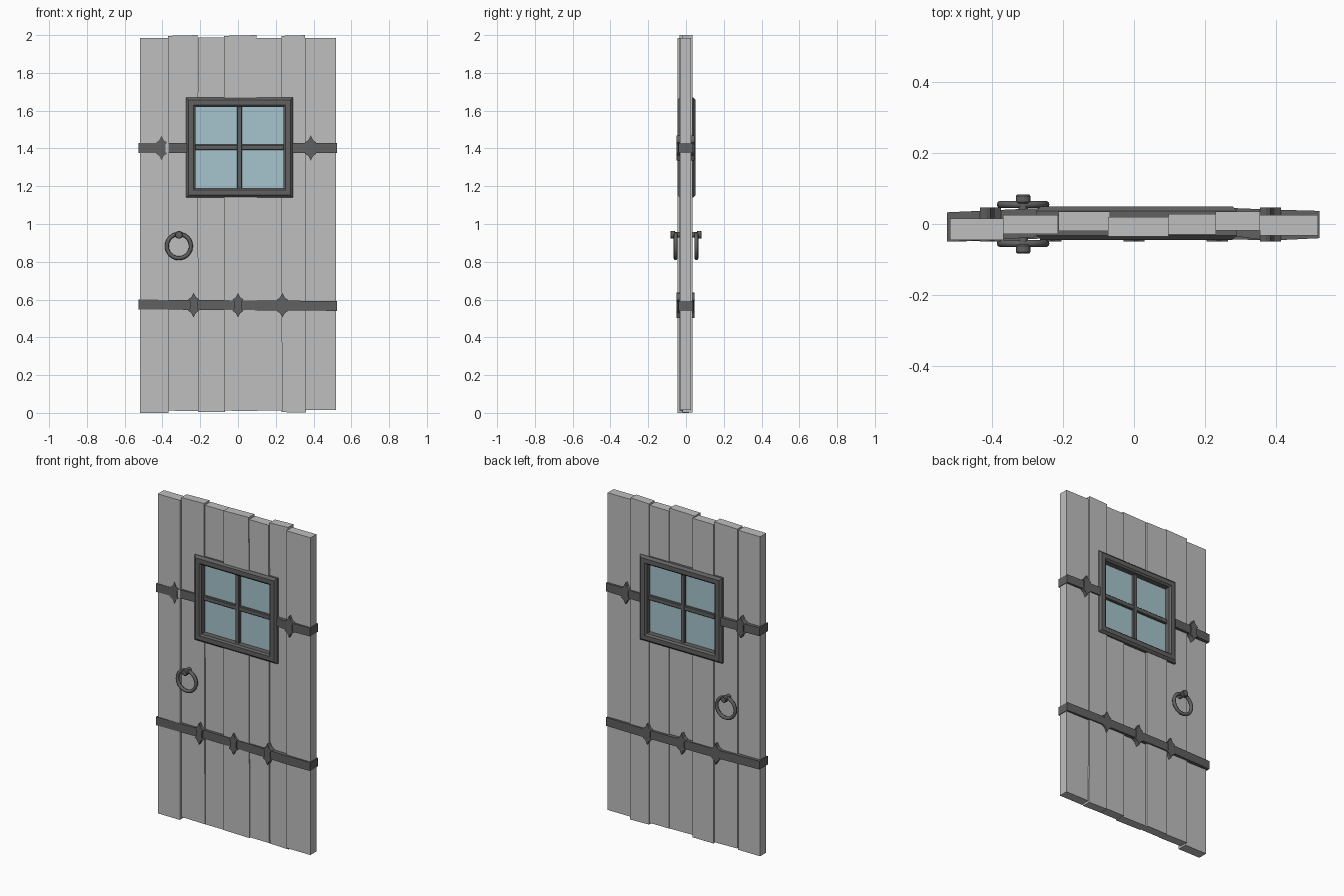
import bpy, bmesh, math
from mathutils import Matrix, Vector

if "Cube" in bpy.data.objects:
    bpy.data.objects.remove(bpy.data.objects["Cube"])


def material(name, rgb):
    m = bpy.data.materials.new(name)
    m.use_nodes = True
    m.diffuse_color = (*rgb, 1)
    m.node_tree.nodes["Principled BSDF"].inputs["Base Color"].default_value = (*rgb, 1)
    return m


WOOD = material("weathered_grey_wood", (0.52, 0.52, 0.52))
IRON = material("dark_iron", (0.12, 0.12, 0.12))
GLASS = material("pale_blue_glass", (0.38, 0.56, 0.61))


def finish(name, bm, mat, bevel=0):
    bmesh.ops.recalc_face_normals(bm, faces=bm.faces)
    mesh = bpy.data.meshes.new(name)
    bm.to_mesh(mesh)
    bm.free()
    mesh.materials.append(mat)
    ob = bpy.data.objects.new(name, mesh)
    bpy.context.collection.objects.link(ob)
    if bevel:
        mod = ob.modifiers.new("Chamfer", "BEVEL")
        mod.width, mod.segments = bevel, 1
    return ob


def prism(name, outline, axis, lo, hi, mat, bevel=0):
    """Extrude a 2D outline: axis 'y' takes (x, z) points, 'z' takes (x, y)."""
    bm = bmesh.new()
    place = (lambda a, b: (a, lo, b)) if axis == "y" else (lambda a, b: (a, b, lo))
    face = bm.faces.new([bm.verts.new(place(a, b)) for a, b in outline])
    ext = bmesh.ops.extrude_face_region(bm, geom=[face])
    shift = Vector((0, hi - lo, 0)) if axis == "y" else Vector((0, 0, hi - lo))
    bmesh.ops.translate(bm, vec=shift, verts=[v for v in ext["geom"] if isinstance(v, bmesh.types.BMVert)])
    return finish(name, bm, mat, bevel)


def box(name, x0, x1, y0, y1, z0, z1, mat, bevel=0):
    return prism(name, [(x0, z0), (x1, z0), (x1, z1), (x0, z1)], "y", y0, y1, mat, bevel)


# Window opening cutter
cutter = box("window_cutter", -0.25, 0.265, -0.2, 0.2, 1.165, 1.645, WOOD)
cutter.hide_render = True
cutter.hide_set(True)

# Planks: left, right, front, back, bottom, top, lean of the right edge
planks = [
    (-0.52, -0.368, -0.045, 0.015, 0.0, 1.985, 0.0),
    (-0.37, -0.208, -0.028, 0.025, 0.012, 2.0, -0.006),
    (-0.213, -0.068, -0.02, 0.035, 0.005, 1.987, 0.0),
    (-0.074, 0.103, -0.035, 0.02, 0.012, 2.0, -0.005),
    (0.098, 0.235, -0.03, 0.028, 0.012, 1.985, -0.004),
    (0.23, 0.36, -0.019, 0.035, 0.004, 2.0, -0.004),
    (0.355, 0.52, -0.032, 0.026, 0.014, 1.985, 0.0),
]
for i, (x0, x1, y0, y1, z0, z1, lean) in enumerate(planks):
    outline = [(x0, z0), (x1, z0 - 0.003 * (i % 2)), (x1 + lean, z1), (x0, z1 - 0.004 * (i % 2))]
    plank = prism(f"plank_{i + 1}", outline, "y", y0, y1, WOOD)
    if 0 < i < 6:
        mod = plank.modifiers.new("Window opening", "BOOLEAN")
        mod.object, mod.solver = cutter, "EXACT"

# Window frame: chamfered square section swept around the opening
bm = bmesh.new()
section = [(0, -0.032), (0.013, -0.045), (0.04, -0.045), (0.05, -0.037),
           (0.05, 0.04), (0.04, 0.05), (0.013, 0.05), (0, 0.037)]
rings = []
for sx, sz in ((-1, -1), (1, -1), (1, 1), (-1, 1)):
    rings.append([bm.verts.new((0.008 + sx * (0.283 - d), y, 1.405 + sz * (0.265 - d)))
                  for d, y in section])
for k in range(4):
    a, b = rings[k], rings[(k + 1) % 4]
    for j in range(len(section)):
        n = (j + 1) % len(section)
        bm.faces.new((a[j], a[n], b[n], b[j]))
finish("window_frame", bm, IRON)

# Glass and glazing bars
box("window_glass", -0.24, 0.255, -0.003, 0.007, 1.175, 1.635, GLASS)
box("window_bar_vertical", -0.006, 0.022, -0.02, 0.024, 1.175, 1.635, IRON, 0.004)
box("window_bar_horizontal", -0.24, 0.255, -0.018, 0.022, 1.391, 1.42, IRON, 0.004)


# Iron straps wrap the door edges; their outlines follow the uneven planks
def strap(name, outline, z, drop=0.0):
    ob = prism(name, outline, "z", z - 0.026, z + 0.026, IRON)
    for v in ob.data.vertices:
        v.co.z -= drop * v.co.x


strap("upper_strap_right", [(-0.528, -0.05), (-0.4, -0.045), (-0.26, -0.036),
                            (-0.26, 0.045), (-0.37, 0.04), (-0.528, 0.033)], 1.402)
strap("upper_strap_left", [(0.28, -0.034), (0.38, -0.047), (0.524, -0.04),
                           (0.524, 0.037), (0.38, 0.041), (0.28, 0.045)], 1.402)
strap("lower_strap", [(-0.528, -0.05), (-0.36, -0.046), (-0.2, -0.038), (0.15, -0.04),
                      (0.38, -0.046), (0.524, -0.04), (0.524, 0.037), (0.3, 0.043),
                      (-0.25, 0.043), (-0.528, 0.033)], 0.57, 0.007)

# Pointed ornaments on the straps, front and back
spots = [(-0.405, 1.402), (0.385, 1.402), (-0.235, 0.571), (0, 0.57), (0.235, 0.569)]
profile = [(0, 0.066), (0.012, 0.042), (0.03, 0.029), (0.02, 0.02)]
right_half = profile + [(x, -z) for x, z in reversed(profile)]
spade = right_half + [(-x, z) for x, z in reversed(right_half[1:-1])]
for i, (cx, cz) in enumerate(spots):
    for side, y0, y1 in (("front", -0.049, -0.015), ("back", 0.012, 0.046)):
        prism(f"strap_ornament_{i + 1}_{side}", [(cx + x, cz + z) for x, z in spade], "y", y0, y1, IRON)

# Door pulls: a knobbed post and a hanging ring on each face
for side, s in (("front", -1), ("back", 1)):
    bm = bmesh.new()
    for radius, y0, y1 in ((0.015, 0.0, 0.066), (0.022, 0.058, 0.083)):
        turn = Matrix.Translation((-0.313, s * (y0 + y1) / 2, 0.943)) @ Matrix.Rotation(math.pi / 2, 4, "X")
        bmesh.ops.create_cone(bm, cap_ends=True, segments=8, radius1=radius, radius2=radius,
                              depth=y1 - y0, matrix=turn)
    finish(f"pull_post_{side}", bm, IRON, 0.004)
    bpy.ops.mesh.primitive_torus_add(major_segments=24, minor_segments=8, major_radius=0.064,
                                     minor_radius=0.0105, location=(-0.313, s * 0.055, 0.883),
                                     rotation=(math.pi / 2, 0, 0))
    ring = bpy.context.object
    ring.name = f"pull_ring_{side}"
    ring.data.materials.append(IRON)
    bpy.ops.object.shade_smooth_by_angle(angle=math.radians(50))
